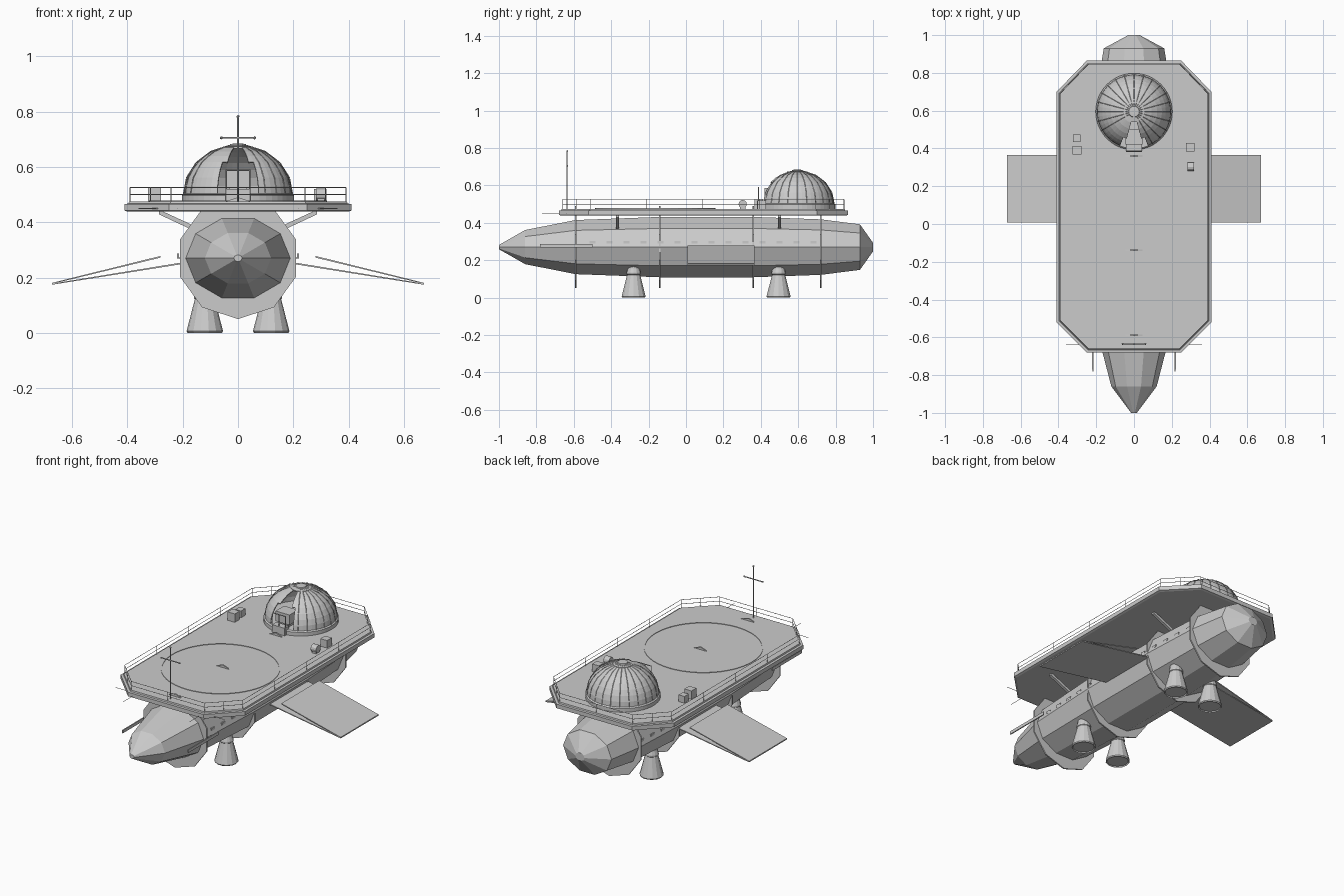
import bpy, bmesh, math
from mathutils import Vector

if "Cube" in bpy.data.objects:
    bpy.data.objects.remove(bpy.data.objects["Cube"])

grey = bpy.data.materials.new("light_grey")
grey.diffuse_color = (0.6, 0.6, 0.6, 1)
grey.use_nodes = True
grey.node_tree.nodes["Principled BSDF"].inputs["Base Color"].default_value = grey.diffuse_color


def finish(name, bm):
    bmesh.ops.recalc_face_normals(bm, faces=bm.faces[:])
    me = bpy.data.meshes.new(name)
    bm.to_mesh(me)
    bm.free()
    me.materials.append(grey)
    ob = bpy.data.objects.new(name, me)
    bpy.context.collection.objects.link(ob)
    return ob


def loft(name, loops):
    """Closed skin through equal-length loops of points, capped at both ends."""
    bm = bmesh.new()
    rows = [[bm.verts.new(p) for p in lp] for lp in loops]
    n = len(rows[0])
    for a, b in zip(rows, rows[1:]):
        for i in range(n):
            bm.faces.new((a[i], a[(i + 1) % n], b[(i + 1) % n], b[i]))
    bm.faces.new(rows[0])
    bm.faces.new(rows[-1])
    return finish(name, bm)


def box(name, x, y, z):
    return loft(name, [[(x[0], y[0], h), (x[1], y[0], h), (x[1], y[1], h), (x[0], y[1], h)] for h in z])


def rods(name, segs, r, n=6):
    """Several straight round bars in one object."""
    bm = bmesh.new()
    for a, b in segs:
        a, b = Vector(a), Vector(b)
        q = (b - a).to_track_quat('Z', 'Y')
        ends = [[bm.verts.new(p + q @ Vector((r * math.cos(t), r * math.sin(t), 0)))
                 for t in (2 * math.pi * i / n for i in range(n))] for p in (a, b)]
        for i in range(n):
            j = (i + 1) % n
            bm.faces.new((ends[0][i], ends[0][j], ends[1][j], ends[1][i]))
        bm.faces.new(ends[0])
        bm.faces.new(ends[1])
    return finish(name, bm)


def lathe(name, cx, cy, prof, n):
    return loft(name, [[(cx + r * math.cos(2 * math.pi * i / n), cy + r * math.sin(2 * math.pi * i / n), z)
                        for i in range(n)] for r, z in prof])


# hull: ten-sided, flattened tube
CZ = 0.27
def hull_loop(y, rx, rz, off=0.0):
    return [(rx * math.cos(math.pi * i / 5 + off), y, CZ + rz * math.sin(math.pi * i / 5 + off)) for i in range(10)]

stations = [(-1, .015), (-.86, .12), (-.59, .19), (-.14, .212), (.36, .212), (.72, .195), (.93, .16), (1, .03)]
loft("hull", [hull_loop(y, r, r * 0.8) for y, r in stations])

# frame rings around the hull, their tips poke through the deck
for i, y in enumerate((-.59, -.14, .36, .72)):
    loft(f"frame_ring_{i}", [hull_loop(y + d, .22, .22, math.pi / 10) for d in (-.004, .004)])

# deck
def octagon(z, d=0.0):
    k = d * 0.42
    x, c, yb, yf = .41 - d, .25 - k, .865 - d, -.68 + d
    return [(-c, yf, z), (c, yf, z), (x, -.52 + k, z), (x, .70 - k, z),
            (c, yb, z), (-c, yb, z), (-x, .70 - k, z), (-x, -.52 + k, z)]

loft("deck", [octagon(.438, .012), octagon(.442), octagon(.466), octagon(.467, .014), octagon(.475, .016)])

# landing circle on the deck
bm = bmesh.new()
N = 48
loops = [[bm.verts.new((r * math.cos(2 * math.pi * i / N), -.165 + r * math.sin(2 * math.pi * i / N), z))
          for i in range(N)] for r, z in ((.317, .475), (.317, .478), (.322, .478), (.322, .475))]
for a, b in zip(loops, loops[1:]):
    for i in range(N):
        bm.faces.new((a[i], a[(i + 1) % N], b[(i + 1) % N], b[i]))
finish("landing_circle", bm)

# railing
segs = []
for z in (.50, .525):
    p = octagon(z, .02)
    segs += [(p[i], p[(i + 1) % 8]) for i in range(8)]
lo, hi = octagon(.47, .02), octagon(.525, .02)
for i in range(8):
    a, b, c, d = (Vector(v) for v in (lo[i], lo[(i + 1) % 8], hi[i], hi[(i + 1) % 8]))
    parts = 4 if (a - b).length > 1 else 2
    segs += [(a.lerp(b, k / parts), c.lerp(d, k / parts)) for k in range(parts)]
rods("railing", segs, .0016, 4)

# observatory dome with a slit facing the front
DY = .595
lathe("dome_drum", 0, DY, [(.203, .47), (.203, .497), (.196, .503)], 48)
bm = bmesh.new()
N, R = 48, 9
grid = []
for j in range(R):
    t = math.radians(82) * j / (R - 1)
    grid.append([bm.verts.new((.196 * math.cos(t) * math.sin(2 * math.pi * i / N),
                               DY - .196 * math.cos(t) * math.cos(2 * math.pi * i / N),
                               .50 + .178 * math.sin(t))) for i in range(N)])
for j in range(R - 1):
    gap = 3 if j < 4 else 2
    for i in range(N):
        if not (i < gap or i >= N - gap):
            k = (i + 1) % N
            bm.faces.new((grid[j][i], grid[j][k], grid[j + 1][k], grid[j + 1][i]))
dome = finish("dome_shell", bm)
m = dome.modifiers.new("thickness", 'SOLIDIFY')
m.thickness = .005

# ribs on the dome
segs = []
for i in range(3, 22):
    a = 2 * math.pi * (i + .0) / 24 + math.radians(-15)
    for j in range(4):
        pts = []
        for k in (j, j + 1):
            t = math.radians(80) * k / 4
            pts.append((.198 * math.cos(t) * math.sin(a), DY - .198 * math.cos(t) * math.cos(a),
                        .50 + .18 * math.sin(t)))
        segs.append(pts)
# cap
lathe("dome_cap", 0, DY, [(.055, .667), (.055, .673), (.03, .677), (.028, .683), (.012, .684)], 24)

# entrance and instrument inside the slit
box("entrance_porch", (-.042, .042), (.38, .42), (.47, .52))
box("instrument_box", (-.046, .046), (.42, .50), (.525, .585))
box("instrument_stand", (-.03, .03), (.43, .50), (.50, .53))
rods("entrance_frame", [((s * .042, .387, .47), (s * .042, .387, .59)) for s in (-1, 1)]
     + [((-.042, .387, .588), (.042, .387, .588)), ((0, .387, .52), (0, .387, .588))], .0025)

# deck cargo
box("crate_large", (-.325, -.278), (.367, .413), (.47, .525))
box("crate_small", (-.322, -.284), (.435, .475), (.47, .515))
box("crate_right", (.275, .32), (.383, .428), (.47, .52))
rods("barrel", [((.282, .303, .50), (.318, .303, .50))], .022, 12)
box("barrel_stand", (.287, .313), (.288, .318), (.47, .485))

# signal mast
rods("mast", [((0, -.635, .47), (0, -.635, .78)), ((-.06, -.635, .705), (.06, -.635, .705))], .003)
bm = bmesh.new()
for p in ((0, -.635, .782), (-.06, -.635, .705), (.06, -.635, .705)):
    g = bmesh.ops.create_icosphere(bm, subdivisions=1, radius=.006)
    bmesh.ops.translate(bm, verts=g["verts"], vec=p)
finish("mast_knobs", bm)

for s, side in ((-1, "left"), (1, "right")):
    # wing: two thin sheets meeting at the tip
    for nm, a, b in (("upper", (.28, .278), (.672, .181)), ("lower", (.20, .255), (.672, .178))):
        loft(f"wing_{nm}_{side}", [[(s * a[0], y, a[1]), (s * b[0], y, b[1]), (s * b[0], y, b[1] - .004),
                                    (s * a[0], y, a[1] - .006)] for y in (.008, .365)])
    # deck braces
    for i, y in enumerate((-.365, .50)):
        loft(f"deck_brace_{side}_{i}", [[(s * .15, y + d, .365), (s * .15, y + d, .383), (s * .285, y + d, .445),
                                        (s * .285, y + d, .428)] for d in (-.008, .008)])
    # nozzles
    for i, y in enumerate((-.28, .495)):
        lathe(f"nozzle_{side}_{i}", s * .12, y,
              [(.058, .006), (.062, 0), (.066, .006), (.036, .122), (.039, .125), (.039, .133), (.032, .155), (.03, .20)], 14)
    # side plank and feeler rods at the nose
    box(f"side_plank_{side}", sorted((s * .214, s * .22)), (-.78, -.50), (.268, .286))
    rods(f"feelers_{side}", [((s * .22, -.64, .45), (s * .22, -.77, .45)),
                             ((s * .25, -.64, .45), (s * .36, -.64, .45))], .0015, 4)
    # windows along the hull
    for i in range(14):
        y = -.50 + i * .0908
        for (y0, r0), (y1, r1) in zip(stations, stations[1:]):
            if y0 <= y <= y1:
                r = r0 + (r1 - r0) * (y - y0) / (y1 - y0)
        # hull half-width at the window height
        x = r * (1 - .191 * (.025 / (.8 * r * .588)))
        box(f"window_{side}_{i}", sorted((s * (x - .006), s * (x + .003))), (y - .016, y + .016), (.289, .303))

rods("dome_ribs", segs, .0016, 4)
